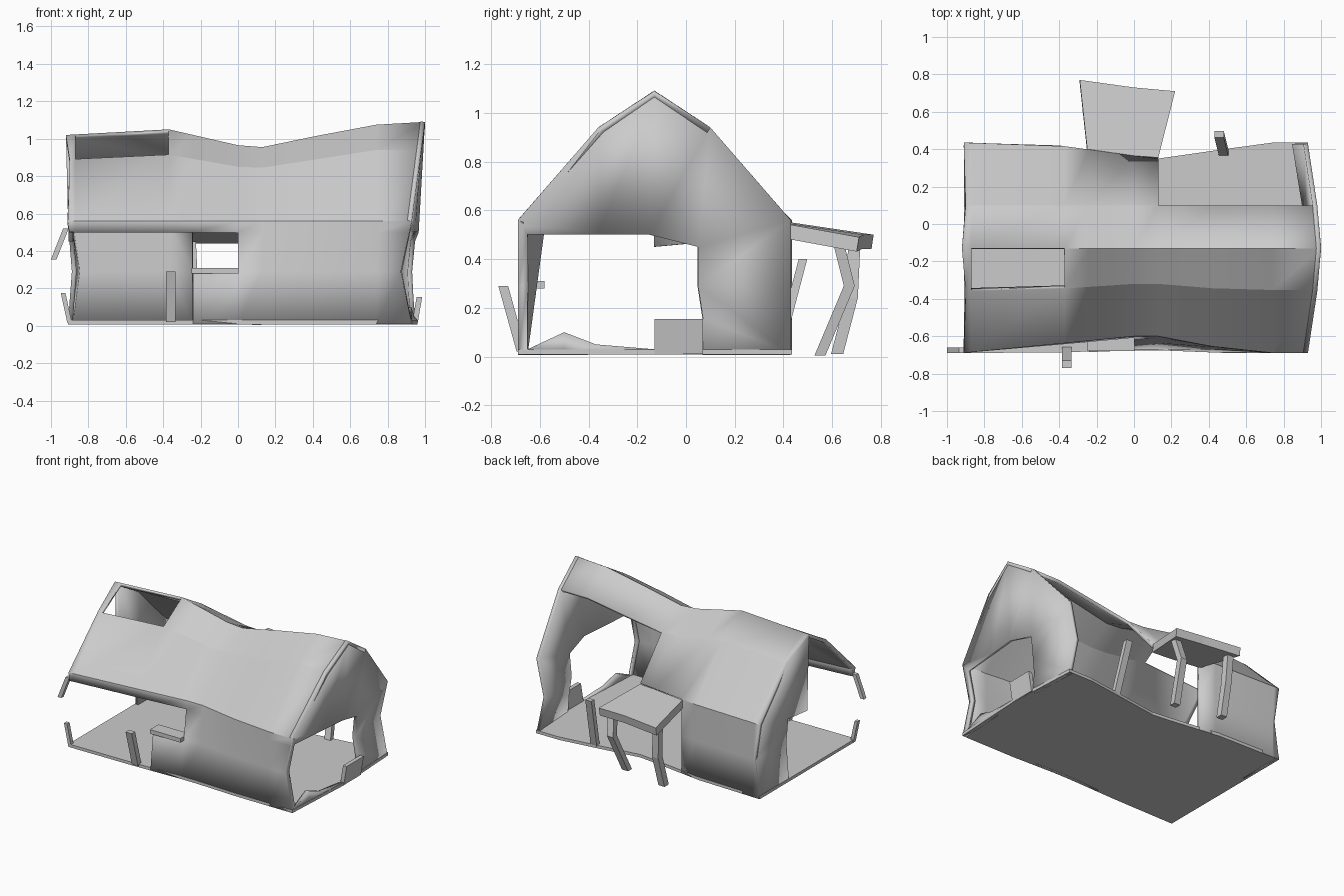
import bpy, bmesh
from math import radians

if "Cube" in bpy.data.objects:
    bpy.data.objects.remove(bpy.data.objects["Cube"])


def lerp(table, v):
    """Piecewise linear lookup."""
    if v <= table[0][0]:
        return table[0][1]
    for (a, p), (b, q) in zip(table, table[1:]):
        if v <= b:
            return p + (q - p) * (v - a) / (b - a)
    return table[-1][1]


def make(name, verts, faces, thick=0, smooth=0):
    me = bpy.data.meshes.new(name)
    bm = bmesh.new()
    vs = [bm.verts.new(v) for v in verts]
    for f in faces:
        bm.faces.new([vs[i] for i in f])
    bmesh.ops.delete(bm, geom=[v for v in bm.verts if not v.link_faces], context='VERTS')
    if not thick:
        bmesh.ops.recalc_face_normals(bm, faces=bm.faces)
    bm.to_mesh(me)
    bm.free()
    ob = bpy.data.objects.new(name, me)
    bpy.context.collection.objects.link(ob)
    if thick:
        m = ob.modifiers.new("thickness", 'SOLIDIFY')
        m.thickness, m.offset = thick, -1
    if smooth:
        bpy.ops.object.select_all(action='DESELECT')
        ob.select_set(True)
        bpy.context.view_layer.objects.active = ob
        bpy.ops.object.shade_smooth_by_angle(angle=radians(smooth))
    return ob


def beam(name, path, w, d):
    """Plank or post with a rectangular section along a bent path."""
    verts = [(x + sx * w / 2, y + sy * d / 2, z) for x, y, z in path
             for sx, sy in ((-1, -1), (1, -1), (1, 1), (-1, 1))]
    n = len(path)
    faces = [(4 * i + k, 4 * i + (k + 1) % 4, 4 * i + 4 + (k + 1) % 4, 4 * i + 4 + k)
             for i in range(n - 1) for k in range(4)]
    faces += [(3, 2, 1, 0), tuple(range(4 * n - 4, 4 * n))]
    return make(name, verts, faces)


# Warped house outline: heights and depths along x
ridge_z = [(-.92, 1.02), (-.37, 1.05), (0, .965), (.13, .955), (.42, 1.015), (.74, 1.075), (1, 1.09)]
break_z = [(-.9, .89), (-.37, .915), (0, .85), (.13, .845), (.42, .89), (.74, .94), (.98, .94)]
break_y = [(-.92, -.36), (-.37, -.345), (0, -.32), (.13, -.32), (.5, -.35), (.93, -.355)]
eave_front = [(-.92, -.69), (-.4, -.64), (0, -.6), (.13, -.6), (.5, -.67), (.75, -.69)]
base_front = [(-.92, -.69), (-.24, -.685), (0, -.675), (.13, -.675), (.5, -.69)]
eave_back = [(-.9, .435), (-.4, .42), (0, .365), (.13, .35), (.48, .4), (.74, .435)]


# Gable x position, pinched at mid height and bulging at the centre
def gable_x(side, y, z):
    if side > 0:
        c = lerp([(0, .93), (.29, .87), (.56, .93), (.94, .98), (1.09, 1)], z)
        m = lerp([(0, .96), (.29, .96), (.56, .97), (.94, .98), (1.09, 1)], z)
    else:
        c = lerp([(0, -.91), (.29, -.87), (.56, -.91), (.89, -.9), (1.02, -.92)], z)
        m = lerp([(0, -.91), (.29, -.9), (.56, -.91), (.89, -.9), (1.02, -.92)], z)
    return m + (c - m) * min(1, abs(y + .13) / .56)


def profile(x):
    f0, f1, b = lerp(base_front, x), lerp(eave_front, x), lerp(eave_back, x)
    front = [(f0 + (f1 - f0) * (z - .01) / .55, z) for z in (.01, .29, .5, .56)]
    bz = lerp(break_z, x)
    return front + [(lerp(break_y, x), bz), (-.13, lerp(ridge_z, x)), (.1, bz),
                    (b, .56), (b, .29), (b, .01)]


# Broken wall and roof shell
stations = [-.92, -.87, -.37, -.24, 0, .13, .42, .74, 1]
last, rows = len(stations) - 1, 10
verts = []
for i, s in enumerate(stations):
    for y, z in profile(s):
        x = gable_x(-1, y, z) if i == 0 else gable_x(1, y, z) if i == last else s
        if s == -.87 and z < .5:
            x = -.855
        verts.append((x, y, z))
# openings: profile row -> x range left empty
holes = {0: (-1, -.24), 1: (-1, 0), 4: (-.87, -.37), 6: (.13, 1), 7: (-.24, 1), 8: (-.24, 1)}
faces = []
for i in range(last):
    for j in range(rows - 1):
        lo, hi = holes.get(j, (9, 9))
        if not (stations[i] >= lo and stations[i + 1] <= hi):
            a, b = i * rows + j, (i + 1) * rows + j
            faces.append((a, b, b + 1, a + 1))
make("house_shell", verts, faces, .025, 14)


# Ruined gable walls
def gable(name, side, polys):
    pts = sorted({p for poly in polys for p in poly})
    make(name, [(gable_x(side, y, z), y, z) for y, z in pts],
         [[pts.index(p) for p in poly][::side] for poly in polys], .025, 14)


gable("right_gable", 1, [
    [(-.69, .01), (-.65, .03), (-.65, .29), (-.69, .29)],
    [(-.69, .29), (-.65, .29), (-.65, .5), (-.69, .56)],
    [(-.69, .01), (-.5, .01), (-.5, .1), (-.65, .03)],
    [(-.5, .01), (-.37, .01), (-.37, .05), (-.5, .1)],
    [(-.37, .01), (-.13, .01), (-.13, .03), (-.37, .05)],
    [(.07, .01), (.43, .01), (.43, .29), (.05, .29), (.07, .16)],
    [(.05, .29), (.43, .29), (.43, .56), (.05, .45)],
    [(-.69, .56), (-.65, .5), (-.36, .5), (-.36, .94)],
    [(-.36, .5), (-.15, .5), (-.13, 1.09), (-.36, .94)],
    [(-.15, .5), (.05, .45), (.1, .94), (-.13, 1.09)],
    [(.05, .45), (.43, .56), (.1, .94)]])
gable("left_gable", -1, [
    [(.09, .01), (.43, .01), (.43, .29), (.09, .29)],
    [(.09, .29), (.43, .29), (.43, .56), (.09, .47)],
    [(.09, .47), (.43, .56), (.1, .89)],
    [(-.13, .45), (.09, .47), (.1, .89), (-.13, 1.02)]])

# Wall stub leaning out of the right gable opening
beam("gable_stub", [(.945, -.03, .01), (.97, -.03, .155)], .03, .2)

# Floor slab following the walls
xs = [-.91, -.4, 0, .13, .48, .74, .93]
outline = [(x, lerp(base_front, x)) for x in xs] + [(.96, -.13)]
outline += [(x, lerp(eave_back, x)) for x in reversed(xs)]
make("floor", [(x, y, .03) for x, y in outline], [range(len(outline))], .022)

# Porch canopy
near = [(-.25, .4, .555), (0, .365, .555), (.13, .355, .555)]
far = [(-.29, .77, .5), (0, .73, .5), (.22, .71, .49)]
make("porch_roof", near + far, [(0, 1, 4, 3), (1, 2, 5, 4)], .06)

# Bent porch posts
beam("porch_post_right", [(.16, .63, .45), (.14, .67, .29), (.1, .55, .005)], .05, .045)
beam("porch_post_left", [(-.25, .69, .45), (-.24, .68, .24), (-.25, .62, .01)], .05, .05)

# Window sill and leftover planks
beam("window_sill", [(-.123, -.63, .28), (-.123, -.63, .31)], .25, .1)
beam("front_plank", [(-.36, -.675, .02), (-.36, -.75, .29)], .05, .04)
beam("back_plank", [(.48, .38, .02), (.455, .48, .4)], .05, .035)
beam("hanging_strip", [(-.92, -.675, .52), (-.985, -.675, .355)], .03, .03)
beam("corner_stub", [(-.9, -.675, .015), (-.935, -.675, .175)], .025, .03)
